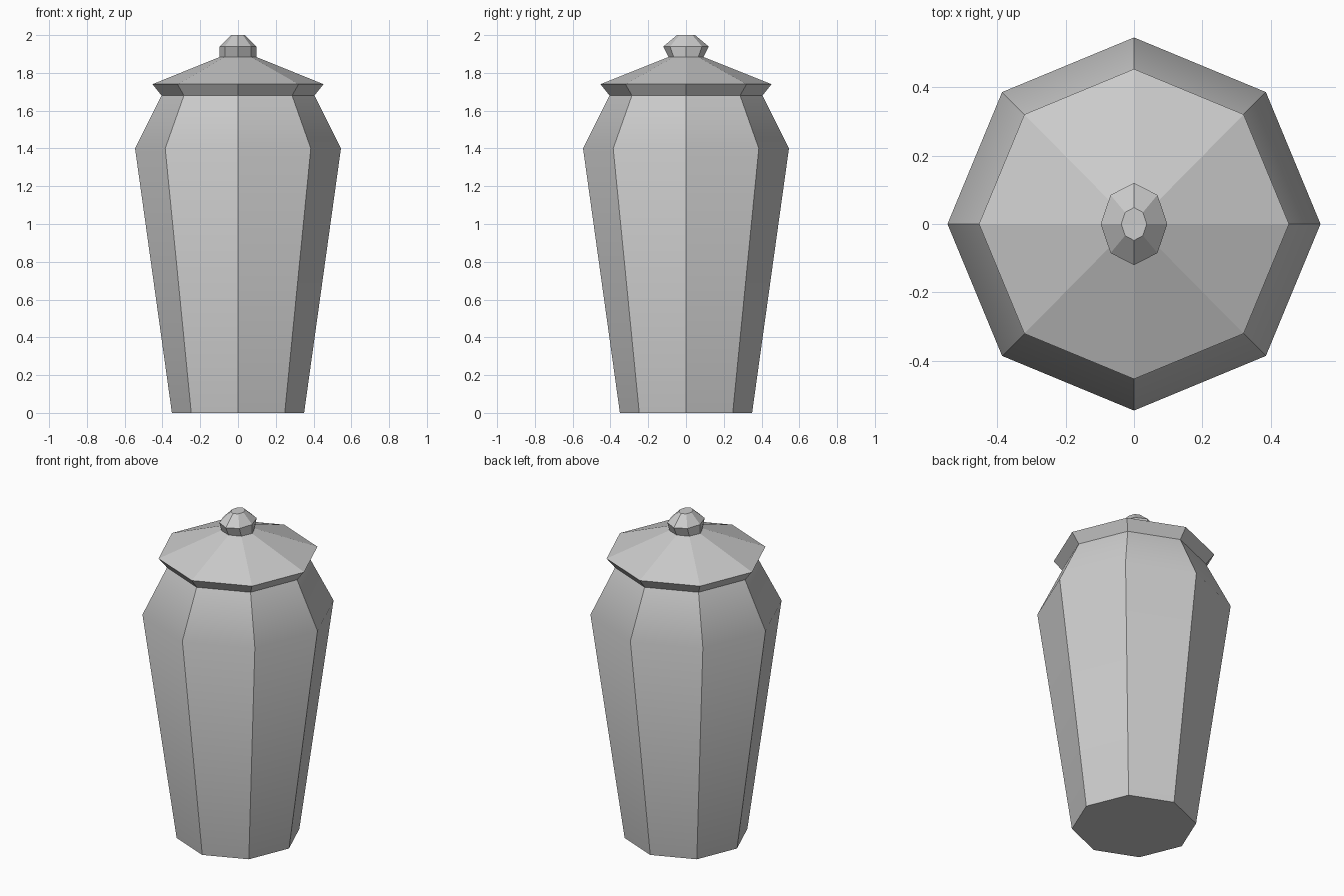
import bpy, bmesh
from math import cos, sin, pi, radians

if "Cube" in bpy.data.objects:
    bpy.data.objects.remove(bpy.data.objects["Cube"])

SIDES = 8


def lathe(name, rings, cap_bottom=False, cap_top=False):
    """Stack octagonal rings given as (x radius, y radius, z)."""
    bm = bmesh.new()
    loops = []
    for rx, ry, z in rings:
        loops.append([bm.verts.new((rx * cos(2 * pi * i / SIDES),
                                    ry * sin(2 * pi * i / SIDES), z))
                      for i in range(SIDES)])
    for lower, upper in zip(loops, loops[1:]):
        for i in range(SIDES):
            j = (i + 1) % SIDES
            bm.faces.new((lower[i], lower[j], upper[j], upper[i]))
    if cap_bottom:
        bm.faces.new(loops[0][::-1])
    if cap_top:
        bm.faces.new(loops[-1])
    mesh = bpy.data.meshes.new(name)
    bm.to_mesh(mesh)
    bm.free()
    obj = bpy.data.objects.new(name, mesh)
    bpy.context.collection.objects.link(obj)
    return obj


# Tapered jar body, softly shaded across the shoulder
body = lathe("jar_body", [(0.35, 0.35, 0), (0.545, 0.545, 1.4),
                          (0.405, 0.405, 1.68)], cap_bottom=True)
bpy.context.view_layer.objects.active = body
body.select_set(True)
bpy.ops.object.shade_smooth_by_angle(angle=radians(38))

# Flared rim and sloping lid
lathe("lid", [(0.405, 0.405, 1.68), (0.453, 0.453, 1.74),
              (0.095, 0.09, 1.885)])

# Faceted knob, slightly deeper than wide
lathe("lid_knob", [(0.097, 0.09, 1.88), (0.097, 0.12, 1.94),
                   (0.037, 0.048, 2.0)], cap_top=True)
